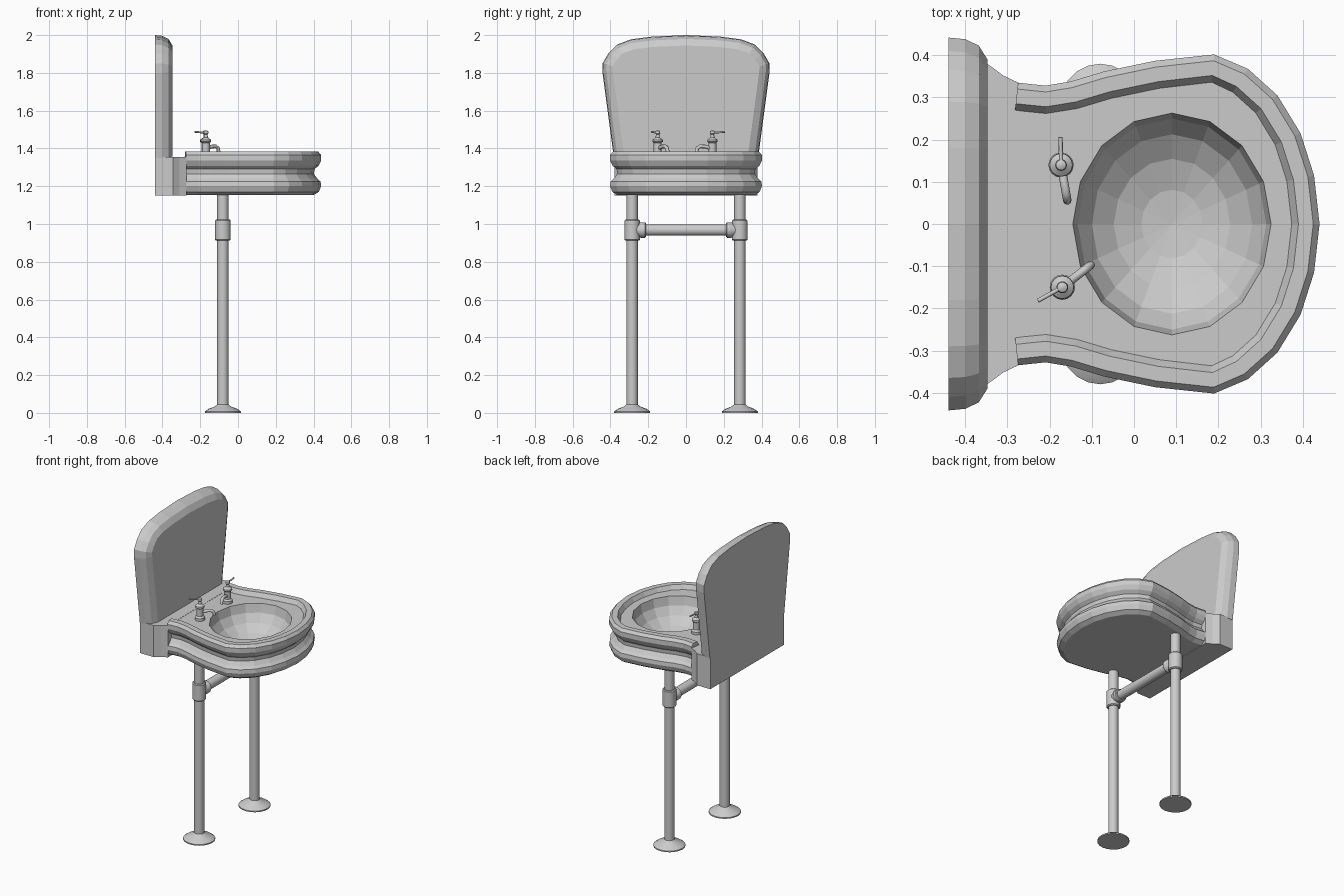
import bpy, bmesh, math
from mathutils import Vector

if "Cube" in bpy.data.objects:
    bpy.data.objects.remove(bpy.data.objects["Cube"])


def finish(name, bm, smooth=False):
    bmesh.ops.recalc_face_normals(bm, faces=bm.faces)
    me = bpy.data.meshes.new(name)
    bm.to_mesh(me)
    bm.free()
    ob = bpy.data.objects.new(name, me)
    bpy.context.collection.objects.link(ob)
    if smooth:
        bpy.ops.object.select_all(action='DESELECT')
        ob.select_set(True)
        bpy.context.view_layer.objects.active = ob
        bpy.ops.object.shade_smooth_by_angle(angle=math.radians(40))
    return ob


def mirrored(half):
    """Continue a half path, ending on the axis, to the other side (second value flips)."""
    return half + [(a, -b) for a, b in reversed(half[:-1])]


def sweep(bm, path, profile, place):
    """Sweep (inset, height) pairs along an open 2D path; returns rows of verts."""
    normals = []
    for i in range(len(path)):
        a, b = Vector(path[max(i - 1, 0)]), Vector(path[min(i + 1, len(path) - 1)])
        t = (b - a).normalized()
        normals.append(Vector((t.y, -t.x)))
    rows = [[bm.verts.new(place(Vector(p) + n * d, h)) for p, n in zip(path, normals)]
            for d, h in profile]
    for r, s in zip(rows, rows[1:]):
        for i in range(len(path) - 1):
            bm.faces.new((r[i], r[i + 1], s[i + 1], s[i]))
    return rows


def lathe(name, profile, loc=(0, 0, 0), sides=20, axis='Z'):
    """Turn (radius, height) pairs about an axis and cap the ends."""
    bm = bmesh.new()
    rings = []
    for r, h in profile:
        ring = []
        for i in range(sides):
            a = math.tau * i / sides
            c, s = r * math.cos(a), r * math.sin(a)
            ring.append(bm.verts.new((c, s, h) if axis == 'Z' else (c, h, s)))
        rings.append(ring)
    for r, s in zip(rings, rings[1:]):
        for i in range(sides):
            j = (i + 1) % sides
            bm.faces.new((r[i], r[j], s[j], s[i]))
    bm.faces.new(rings[0])
    bm.faces.new(rings[-1])
    ob = finish(name, bm, True)
    ob.location = loc
    return ob


def tube(name, points, radius):
    cu = bpy.data.curves.new(name, 'CURVE')
    cu.dimensions = '3D'
    cu.bevel_depth = radius
    cu.bevel_resolution = 2
    cu.use_fill_caps = True
    sp = cu.splines.new('POLY')
    sp.points.add(len(points) - 1)
    for q, p in zip(sp.points, points):
        q.co = (*p, 1)
    ob = bpy.data.objects.new(name, cu)
    bpy.context.collection.objects.link(ob)
    return ob


# Basin: moulded skirt and rim, flat underside, deck and faceted bowl
DECK = 1.355
outline = mirrored([(-.275, .335), (-.21, .328), (-.15, .338), (-.07, .362), (.05, .387),
                    (.19, .402), (.27, .368), (.34, .305), (.395, .215), (.427, .115), (.44, 0)])
skirt = [(.04, 1.153), (.012, 1.17), (0, 1.20), (.003, 1.225), (.02, 1.24), (.038, 1.265),
         (.035, 1.29), (.014, 1.308), (0, 1.335), (0, 1.365), (.015, 1.383), (.05, 1.383),
         (.066, DECK)]
bm = bmesh.new()
rows = sweep(bm, outline, skirt, lambda p, h: (p.x, p.y, h))
bm.faces.new(rows[0])
for k in (0, -1):
    bm.faces.new([r[k] for r in rows])
bm.faces.new((rows[0][0], rows[0][-1], rows[-1][-1], rows[-1][0]))
inner = rows[-1]
N, rings = 16, []
for k in range(5):
    a = math.pi / 2 * k / 5
    rings.append([bm.verts.new((.09 + .235 * math.cos(a) * math.sin(math.tau * i / N),
                                .263 * math.cos(a) * math.cos(math.tau * i / N),
                                DECK - .18 * math.sin(a))) for i in range(N)])
pole = bm.verts.new((.09, 0, DECK - .18))
for r, s in zip(rings, rings[1:]):
    for i in range(N):
        bm.faces.new((r[i], r[(i + 1) % N], s[(i + 1) % N], s[i]))
for i in range(N):
    bm.faces.new((rings[-1][i], rings[-1][(i + 1) % N], pole))
edges = [bm.edges.get((l[i - 1], l[i])) for l in (inner, rings[0]) for i in range(len(l))]
bmesh.ops.triangle_fill(bm, use_beauty=True, edges=edges)
finish("basin", bm)

# Wall block joining basin and back panel
half = [(-.44, .378), (-.345, .378), (-.31, .352), (-.272, .334)]
plan = half + [(x, -y) for x, y in reversed(half)]
bm = bmesh.new()
face = bm.faces.new([bm.verts.new((x, y, 1.15)) for x, y in plan])
ext = bmesh.ops.extrude_face_region(bm, geom=[face], use_keep_orig=True)
for v in ext["geom"]:
    if isinstance(v, bmesh.types.BMVert):
        v.co.z = DECK + .001
finish("wall_block", bm)

# Tall flared back panel with a rounded front edge (path is height, y)
arch = mirrored([(1.35, .382), (1.80, .442), (1.85, .442), (1.905, .41), (1.95, .365),
                 (1.978, .29), (1.992, .18), (2.0, 0)])
bm = bmesh.new()
rows = sweep(bm, arch, [(0, -.44), (.004, -.40), (.02, -.368), (.055, -.347)],
             lambda p, h: (h, p.y, p.x))
bm.faces.new(rows[0])
bm.faces.new(rows[-1])
bm.faces.new([r[0] for r in rows] + [r[-1] for r in reversed(rows)])
finish("back_panel", bm)

# Pipe legs with flanged feet and collars
for side, y in (("left", -.285), ("right", .285)):
    lathe(side + "_leg", [(.095, 0), (.095, .008), (.075, .022), (.042, .034), (.03, .045),
                          (.03, 1.16)], (-.08, y, 0))
    lathe(side + "_collar", [(.036, .912), (.041, .917), (.041, 1.018), (.036, 1.023)],
          (-.08, y, 0))
    s = 1 if y > 0 else -1
    lathe(side + "_bar_socket", [(.036, s * .213), (.041, s * .218), (.041, s * .24),
                                 (.034, s * .25), (.034, s * .28)], (-.08, 0, .968), axis='Y')

# Cross bar between the legs
lathe("cross_bar", [(.03, -.23), (.03, .23)], (-.08, 0, .968), axis='Y')

# Taps: turned body, curved spout and one-sided lever
for side, x, y, deg in (("right", -.173, .14, -80), ("left", -.17, -.15, 38)):
    lathe(side + "_tap_body", [(.03, DECK), (.03, 1.372), (.021, 1.382), (.021, 1.43),
                               (.028, 1.436), (.027, 1.446), (.011, 1.458), (.009, 1.474),
                               (.014, 1.48), (.012, 1.492), (.004, 1.496)], (x, y, 0), 16)
    spout = tube(side + "_tap_spout", [(0, 0, 1.398), (.04, 0, 1.41), (.066, 0, 1.411),
                                       (.081, 0, 1.402), (.086, 0, 1.38)], .01)
    lever = tube(side + "_tap_lever", [(0, 0, 1.485), (.03, 0, 1.485), (.066, 0, 1.488)], .005)
    for ob, turn in ((spout, deg), (lever, deg + 171)):
        ob.location = (x, y, 0)
        ob.rotation_euler.z = math.radians(turn)
